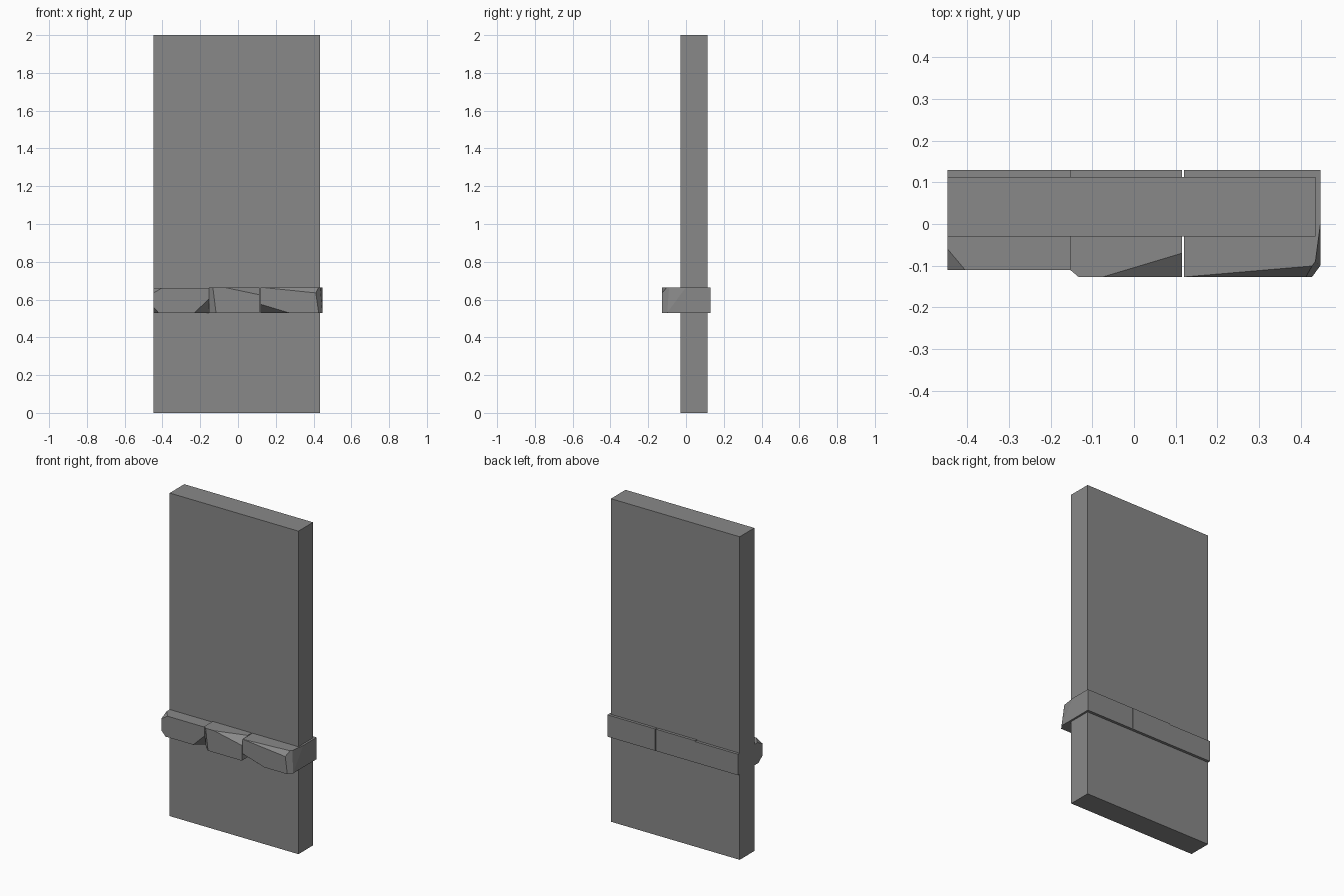
import bpy
import bmesh
from mathutils import Vector

default = bpy.data.objects.get("Cube")
if default:
    bpy.data.objects.remove(default, do_unlink=True)

# Single flat grey
grey = bpy.data.materials.new("stone_grey")
grey.use_nodes = True
colour = (0.25, 0.25, 0.25, 1)
grey.diffuse_color = colour
grey.node_tree.nodes["Principled BSDF"].inputs["Base Color"].default_value = colour


def block(name, low, high, chips=()):
    """Box between two corners; each chip is three points of a cutting plane."""
    low, high = Vector(low), Vector(high)
    centre, size = (low + high) / 2, high - low
    bm = bmesh.new()
    bmesh.ops.create_cube(bm, size=1)
    for v in bm.verts:
        v.co = centre + v.co * size
    for chip in chips:
        a, b, c = map(Vector, chip)
        normal = (b - a).cross(c - a).normalized()
        if normal.dot(centre - a) > 0:
            normal.negate()
        cut = bmesh.ops.bisect_plane(
            bm, geom=bm.verts[:] + bm.edges[:] + bm.faces[:],
            plane_co=a, plane_no=normal, clear_outer=True)
        rim = [e for e in cut["geom_cut"] if isinstance(e, bmesh.types.BMEdge)]
        bmesh.ops.holes_fill(bm, edges=rim)
    bmesh.ops.recalc_face_normals(bm, faces=bm.faces[:])
    mesh = bpy.data.meshes.new(name)
    bm.to_mesh(mesh)
    bm.free()
    mesh.materials.append(grey)
    obj = bpy.data.objects.new(name, mesh)
    bpy.context.collection.objects.link(obj)
    return obj


# Tall slab
block("wall_slab", (-0.447, -0.03, 0), (0.435, 0.113, 2))

# Row of chipped stones wrapping the slab
bottom, top, back = 0.53, 0.665, 0.13
shallow, front = -0.11, -0.127

x0, x1 = -0.447, -0.153
block("right_stone", (x0, shallow, bottom), (x1, back, 0.66), [
    [(x0, -0.06, 0.66), (-0.405, shallow, 0.66), (x0, shallow, 0.635)],
    [(x0, -0.07, bottom), (-0.42, shallow, bottom), (x0, shallow, 0.56)],
    [(x1, -0.05, bottom), (-0.23, shallow, bottom), (x1, shallow, 0.605)],
])

x0, x1 = -0.153, 0.115
block("middle_stone", (x0, front, bottom), (x1, back, top), [
    [(x1, -0.07, top), (-0.075, front, top), (x1, front, 0.625)],
    [(x0, -0.11, top), (-0.133, front, top), (-0.12, front, 0.56)],
])

x0, x1 = 0.12, 0.447
block("left_stone", (x0, front, bottom), (x1, back, top), [
    [(x0, -0.07, bottom), (0.27, front, bottom), (x0, front, 0.575)],
    [(x0, front, top), (0.435, -0.1, top), (0.415, front, 0.635)],
    [(x1, 0, top), (x1, -0.1, bottom), (0.433, -0.105, top)],
    [(0.443, -0.105, bottom), (0.427, front, bottom), (0.41, front, 0.65)],
])
